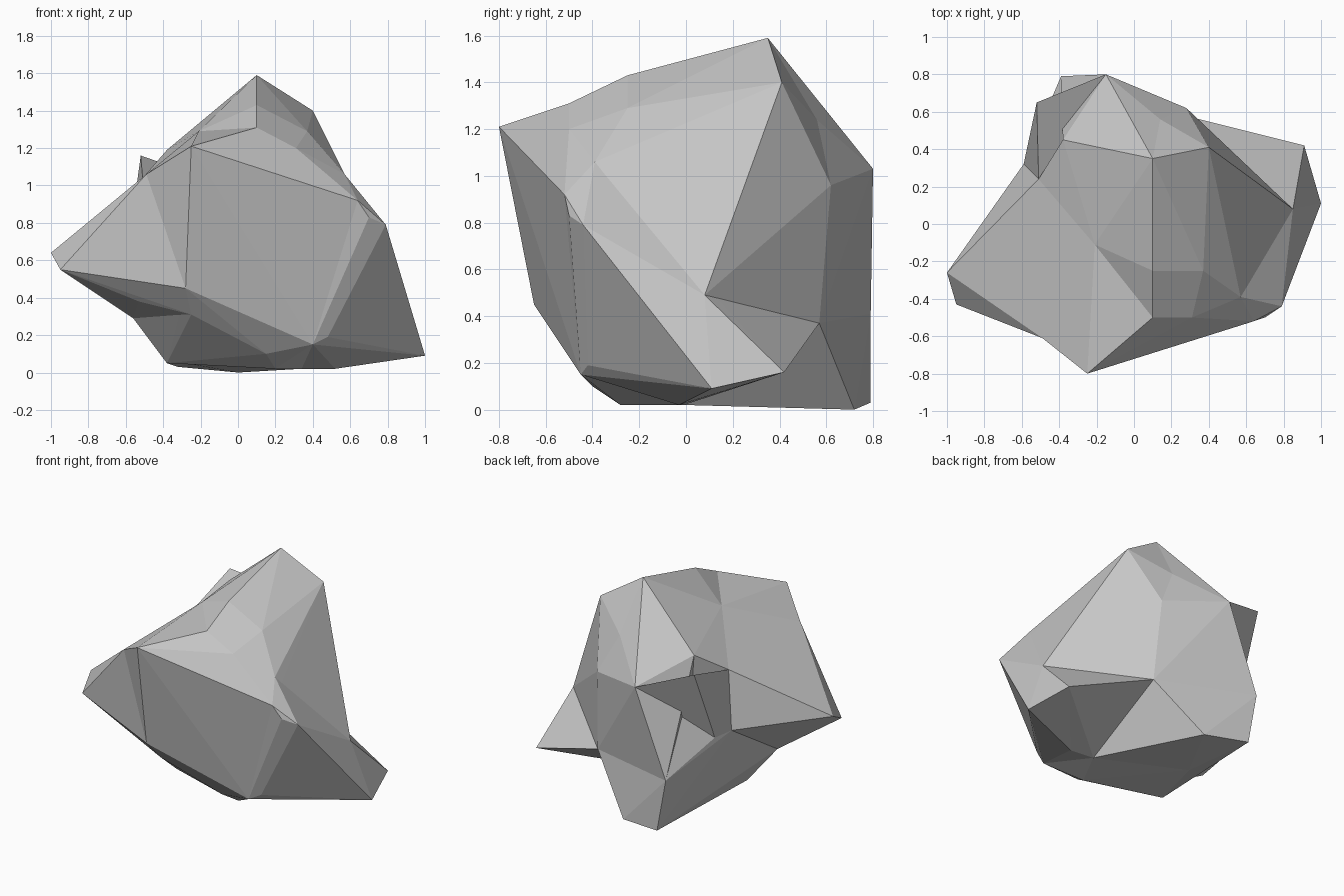
import bpy
import bmesh

if "Cube" in bpy.data.objects:
    bpy.data.objects.remove(bpy.data.objects["Cube"], do_unlink=True)

# One stone colour for the whole boulder
stone = bpy.data.materials.new("grey_stone")
stone.use_nodes = True
colour = (0.57, 0.57, 0.57, 1.0)
stone.diffuse_color = colour
stone.node_tree.nodes["Principled BSDF"].inputs["Base Color"].default_value = colour

# Corners of the crown
crown = dict(
    peak=(.10, .35, 1.59), peak_side=(.40, .41, 1.40),
    ridge=(.10, -.25, 1.43), ridge_front=(.10, -.50, 1.31),
    shoulder=(.37, -.25, 1.29), shoulder_front=(.31, -.50, 1.20),
    hollow_top=(-.21, -.11, 1.29), hollow_back=(-.38, .45, 1.19),
    hollow_low=(-.51, .24, 1.04), nape_side=(.28, .62, .96),
    nape_top=(.14, .56, 1.24),
)

# Corners around the middle
middle = dict(
    flank_top=(.57, -.39, 1.06), flank_a=(.64, -.52, .92),
    waist=(.85, .08, .49), waist_back=(.31, .57, .37),
    chin=(-.28, -.65, .45), chin_low=(-.25, -.53, .31),
    armpit=(-.56, -.25, .29),
)

# Corners of the underside
base = dict(
    front_a=(.40, -.45, .15), front_b=(.48, -.42, .19),
    front_low=(.15, -.40, .10), sole_a=(.20, -.28, .02),
    sole_c=(.34, -.01, .02), sole_side=(-.38, -.16, .05),
    sole_back=(-.28, .23, .05),
)

# Corners that jut out of the main mass
spurs = dict(
    brow=(-.25, -.80, 1.21), nape=(-.15, .80, 1.03),
    flank_b=(.70, -.50, .83), flank_c=(.79, -.44, .79),
    toe_tip=(1, .11, .09), toe_back=(.91, .42, .16), toe_sole=(.52, -.03, .02),
    wing_tip=(-1, -.26, .64), wing_front=(-.95, -.43, .55),
    wing_top=(-.49, -.61, 1.06), wing_root=(-.59, .32, .65),
    wing_under=(-.53, -.46, .38),
    horn=(-.52, .65, 1.16), horn_low=(-.54, .44, .63),
    heel=(0, .72, 0), heel_side=(-.32, .79, .03), heel_top=(-.39, .79, .41),
)
corners = {**crown, **middle, **base, **spurs}


def chunk(name, names):
    """A faceted convex lump spanning the named corners."""
    bm = bmesh.new()
    for key in names:
        bm.verts.new(corners[key])
    hull = bmesh.ops.convex_hull(bm, input=bm.verts)
    loose = [v for v in hull["geom_interior"] if isinstance(v, bmesh.types.BMVert)]
    bmesh.ops.delete(bm, geom=list(set(loose)), context="VERTS")
    bmesh.ops.recalc_face_normals(bm, faces=bm.faces)
    mesh = bpy.data.meshes.new(name)
    bm.to_mesh(mesh)
    bm.free()
    mesh.materials.append(stone)
    obj = bpy.data.objects.new(name, mesh)
    bpy.context.scene.collection.objects.link(obj)
    return obj


# Main mass, then the lumps that grow out of it
boulder = chunk("boulder", [*crown, *middle, *base])
lumps = [
    chunk("front_slab", ["brow", "ridge_front", "shoulder_front", "flank_a",
                         "front_a", "front_low", "chin", "chin_low"]),
    chunk("brow_ridge", ["brow", "ridge_front", "hollow_top", "wing_top", "chin",
                         "chin_low", "armpit"]),
    chunk("side_wing", ["wing_top", "wing_front", "wing_tip", "hollow_top", "hollow_low",
                        "wing_root", "wing_under", "armpit", "chin", "chin_low"]),
    chunk("pointed_toe", ["flank_top", "flank_a", "flank_b", "flank_c", "waist",
                          "waist_back", "toe_back", "toe_tip", "toe_sole", "sole_c",
                          "front_a", "front_b"]),
    chunk("nape_ridge", ["peak", "nape", "hollow_back", "hollow_low", "nape_top",
                         "sole_back"]),
    chunk("nape_wall", ["nape_top", "nape_side", "nape", "hollow_back", "waist_back",
                        "heel_top", "sole_back"]),
    chunk("heel_block", ["waist_back", "heel_top", "heel_side", "heel", "sole_c",
                         "sole_back"]),
    chunk("back_horn", ["nape", "horn", "hollow_low", "horn_low", "sole_back"]),
    chunk("horn_base", ["nape", "hollow_low", "horn_low", "heel_top", "sole_back"]),
    chunk("horn_edge", ["horn", "hollow_low", "wing_root", "horn_low", "sole_back"]),
    chunk("back_flank", ["hollow_low", "wing_root", "horn_low", "heel_top", "heel_side",
                         "sole_back", "sole_side", "armpit"]),
]

# Fuse the lumps into one skin
bpy.context.view_layer.objects.active = boulder
for lump in lumps:
    fuse = boulder.modifiers.new(lump.name, "BOOLEAN")
    fuse.operation = "UNION"
    fuse.solver = "EXACT"
    fuse.object = lump
    bpy.ops.object.modifier_apply(modifier=fuse.name)
    bpy.data.objects.remove(lump, do_unlink=True)

# Crisp flat facets
for face in boulder.data.polygons:
    face.use_smooth = False
